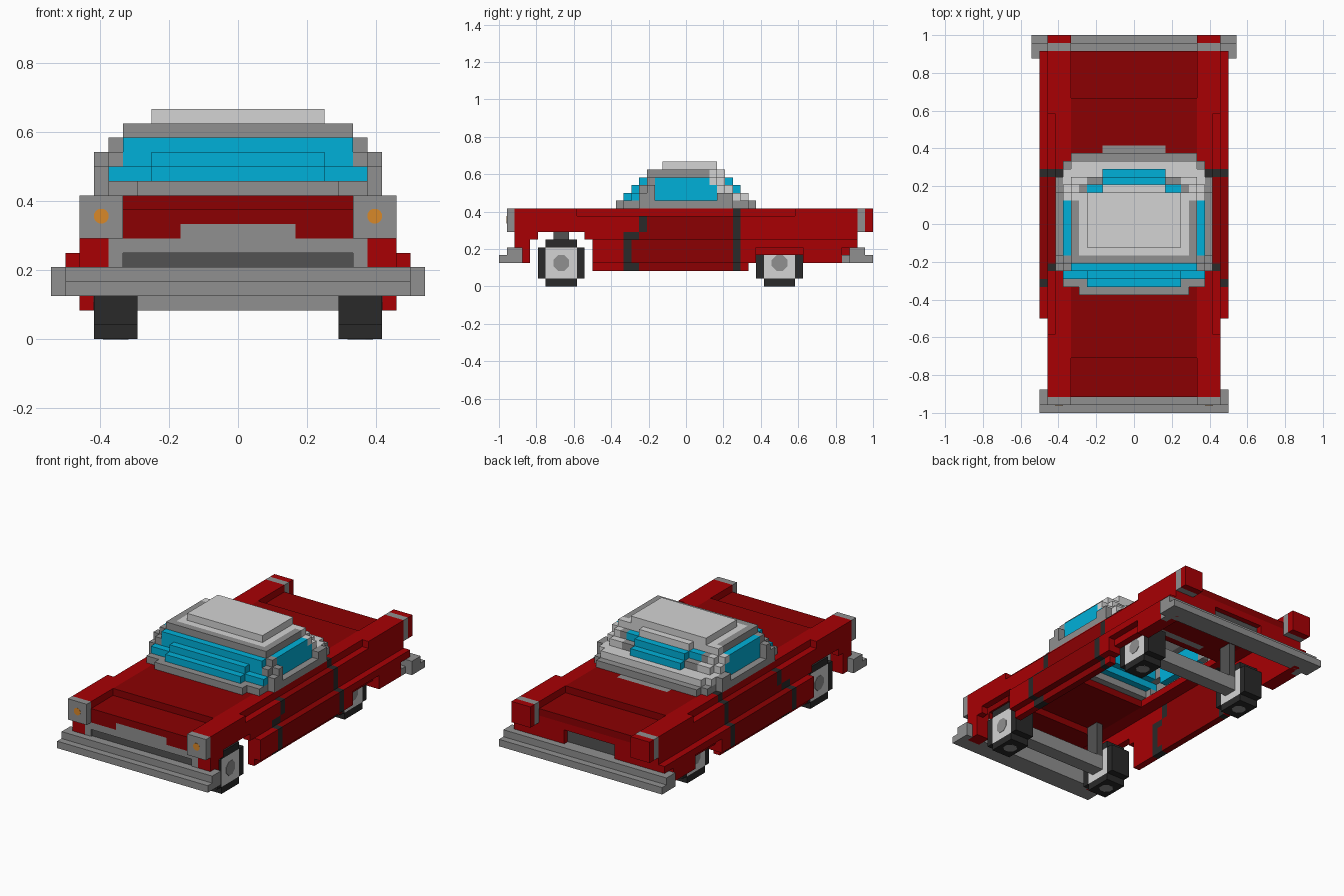
import bpy, bmesh, math
from mathutils import Matrix, Vector

if "Cube" in bpy.data.objects:
    bpy.data.objects.remove(bpy.data.objects["Cube"], do_unlink=True)

V = 1 / 24  # one block


def lin(c):
    c /= 255
    return c / 12.92 if c <= 0.04045 else ((c + 0.055) / 1.055) ** 2.4


def material(name, r, g, b):
    m = bpy.data.materials.new(name)
    m.use_nodes = True
    col = (lin(r), lin(g), lin(b), 1)
    m.diffuse_color = col
    m.node_tree.nodes["Principled BSDF"].inputs["Base Color"].default_value = col
    return m


RED = material("bright red", 168, 0, 4)
DEEP = material("deep red", 139, 0, 2)
GREY = material("mid grey", 144, 144, 144)
LIGHT = material("light grey", 212, 212, 212)
BLACK = material("black rubber", 41, 41, 41)
SLATE = material("slate grey", 82, 82, 82)
GLASS = material("blue glass", 0, 176, 217)
AMBER = material("amber", 217, 136, 40)


def finish(name, bm, mat):
    me = bpy.data.meshes.new(name)
    bm.to_mesh(me)
    bm.free()
    me.materials.append(mat)
    ob = bpy.data.objects.new(name, me)
    bpy.context.collection.objects.link(ob)


def part(name, mat, boxes, mirror=False):
    """Boxes are (x0, x1, y0, y1, z0, z1) in blocks; mirror repeats them at -x."""
    bm = bmesh.new()
    for x0, x1, y0, y1, z0, z1 in boxes:
        spans = [(x0, x1), (-x1, -x0)] if mirror else [(x0, x1)]
        for a, b in spans:
            centre = Vector((a + b, y0 + y1, z0 + z1)) * V / 2
            size = Vector((b - a, y1 - y0, z1 - z0)) * V
            bmesh.ops.create_cube(bm, size=1, matrix=Matrix.Translation(centre) @ Matrix.Diagonal(size).to_4x4())
    finish(name, bm, mat)


def disc(name, mat, centre, radius, turn, sides=12, depth=0.004):
    """Flat disc facing z, or turned by the given rotation."""
    bm = bmesh.new()
    spin = Matrix.Rotation(math.pi / sides, 4, 'Z')
    bmesh.ops.create_cone(bm, cap_ends=True, segments=sides, radius1=radius, radius2=radius,
                          depth=depth, matrix=Matrix.Translation(Vector(centre) * V) @ turn @ spin)
    finish(name, bm, mat)


FACE_Y = Matrix.Rotation(math.pi / 2, 4, 'X')
FACE_X = Matrix.Rotation(math.pi / 2, 4, 'Y')
FACE_Z = Matrix.Identity(4)

# Fenders: shoulders, side walls, arches and the lower side ledge
part("fenders", RED, [
    (8, 10, -22, 6, 9, 10), (8, 9, 6, 7, 9, 10), (8, 10, 7, 22, 9, 10),
    (10, 11, -22, -14, 9, 10), (10, 11, 14, 22, 9, 10),
    (10, 11, -22, -6, 7, 9), (10, 11, 7, 22, 7, 9),
    (9, 11, -22, -20, 3, 7), (10, 11, -20, -19, 6, 7), (10, 11, -13, -12, 6, 7),
    (10, 11, -12, -8, 2, 7), (11, 12, -12, -8, 3, 6),
    (10, 11, 7, 8, 2, 7), (10, 11, 8, 9, 3, 7), (10, 11, 9, 15, 4, 7), (10, 11, 15, 22, 3, 7),
    (11, 12, 7, 9, 3, 6), (11, 12, 9, 15, 5, 6), (11, 12, 15, 20, 3, 6), (11, 12, 20, 22, 5, 6),
], mirror=True)

# Doors and their dark seams
part("doors", DEEP, [
    (10, 11, -5, 6, 7, 9), (10, 11, -6, 6, 2, 7), (10, 11, -7, -6, 3, 6), (11, 12, -7, 6, 3, 6),
], mirror=True)
part("door_seams", BLACK, [
    (10, 11, -6, -5, 7, 9), (10, 11, -7, -6, 6, 7), (10, 11, -8, -7, 2, 7), (11, 12, -8, -7, 3, 6),
    (10, 11, -7, -6, 2, 3),
    (9, 10, 6, 7, 9, 10), (10, 11, 6, 7, 2, 9), (11, 12, 6, 7, 3, 6),
], mirror=True)

# Hood and trunk, flush with the shoulders and stepping down at their ends
part("hood", DEEP, [(-8, 8, -17, -8, 9, 10), (-8, 8, -22, -17, 8, 9),
                    (4, 8, -22, -21, 7, 8), (-8, -4, -22, -21, 7, 8)])
part("trunk", DEEP, [(-8, 8, 8, 9, 9, 10), (4, 8, 9, 10, 9, 10), (-8, -4, 9, 10, 9, 10),
                     (-8, 8, 10, 16, 9, 10), (-8, 8, 16, 22, 8, 9)])
part("rear_panel", RED, [(4, 10, 21, 22, 5, 7), (-10, -4, 21, 22, 5, 7), (-10, 10, 21, 22, 7, 8)])
part("rear_plate", SLATE, [(-4, 4, 20.5, 21.2, 5, 7)])

# Grille and bumpers
part("grille", GREY, [(-9, 9, -22, -21, 6, 7), (-4, 4, -22, -21, 7, 8),
                      (8, 9, -22, -21, 5, 6), (-9, -8, -22, -21, 5, 6)])
part("grille_slot", SLATE, [(-8, 8, -21.8, -21, 5, 6)])
part("front_bumper", GREY, [(-12, 12, -24, -21, 3, 4), (-12, 12, -23, -21, 4, 5)])
part("rear_bumper", GREY, [(-13, 13, 21, 24, 3, 4), (-13, 13, 21, 23, 4, 5),
                           (11, 12, 20, 21, 3, 4), (-12, -11, 20, 21, 3, 4)])

# Lamps
part("headlight_frames", GREY, [(8, 11, -23, -22, 7, 10)], mirror=True)
part("taillight_frames", GREY, [(8, 11, 22, 23, 7, 10)], mirror=True)
part("taillights", RED, [(8, 11, 23, 24, 7, 10)], mirror=True)
for side, s in (("left", 1), ("right", -1)):
    disc(side + "_headlight", AMBER, (s * 9.5, -23, 8.55), 0.022, FACE_Y)

# Cabin base ring
part("cabin_base", GREY, [
    (-7, 7, -9, -8, 10, 11), (-9, 9, -8, -7, 10, 11),
    (8, 9, -7, -6, 10, 11), (-9, -8, -7, -6, 10, 11),
    (9, 10, -6, 6, 10, 11), (-10, -9, -6, 6, 10, 11),
    (-8, 8, 7, 9, 10, 11), (-4, 4, 9, 10, 9, 10),
    (8, 9, 6, 8, 10, 11), (-9, -8, 6, 8, 10, 11),
])

# Stepped windscreen, side windows and rear window
part("windscreen", GLASS, [
    (-6, 6, -8, -7, 11, 12), (-9, 9, -7, -6, 11, 12),
    (-6, 6, -7, -6, 12, 13), (-8, 8, -6, -5, 12, 14),
])
part("side_windows", GLASS, [(8, 9, -4, 4, 11, 13), (8, 9, -4, 3, 13, 14)], mirror=True)
part("rear_window", GLASS, [(-4, 4, 6, 7, 12, 13), (-4, 4, 5, 6, 13, 14),
                            (4, 6, 4, 5, 13, 14), (-6, -4, 4, 5, 13, 14)])

# Pillars
part("front_pillars", GREY, [
    (9, 10, -6, -4, 11, 12), (9, 10, -5, -4, 12, 13), (8, 9, -6, -4, 12, 13),
    (8, 9, -5, -4, 13, 14),
], mirror=True)
part("rear_pillars", GREY, [(9, 10, 4, 6, 11, 12), (8, 9, 4, 5, 11, 12),
                            (4, 6, 5, 6, 12, 13), (6, 7, 4, 5, 13, 14)], mirror=True)
part("rear_pillar_steps", LIGHT, [
    (8, 9, 5, 7, 11, 12), (4, 8, 6, 7, 11, 12), (6, 8, 5, 6, 12, 13), (8, 9, 4, 5, 12, 13),
    (7, 8, 4, 5, 13, 14), (8, 9, 3, 4, 13, 14),
], mirror=True)
part("rear_window_sill", LIGHT, [(-8, 8, 7, 8, 11, 12)])

# Roof: grey rim, light field and raised panel
part("roof_rim", GREY, [(-8, 8, -5, -4, 14, 15), (7, 8, -4, 3, 14, 15), (-8, -7, -4, 3, 14, 15)])
part("roof_field", LIGHT, [(-7, 7, -4, 3, 14, 15), (-8, 8, 3, 4, 14, 15), (-4, 4, 4, 5, 14, 15)])
part("roof_panel", LIGHT, [(-6, 6, -3, 4, 15, 16)])

# Wheels, axles and struts
for end, y in (("front", -16), ("rear", 12)):
    part(end + "_axle", GREY, [(-7, 7, y - 1, y + 1, 2, 4)])
    part(end + "_struts", SLATE, [(6, 7, y - 1, y + 1, 4, 9)], mirror=True)
    part(end + "_tyres", BLACK, [(7, 10, y - 3, y - 2, 1, 5), (7, 10, y + 2, y + 3, 1, 5),
                                 (7, 10, y - 2, y + 2, 0, 1), (7, 10, y - 2, y + 2, 5, 6)], mirror=True)
    part(end + "_hubs", LIGHT, [(7, 10, y - 2, y + 2, 1, 5)], mirror=True)
    for side, s in (("left", 1), ("right", -1)):
        disc(f"{end}_{side}_hub_cap", GREY, (s * 10, y, 3), 0.045, FACE_X, sides=8)
        disc(f"{end}_{side}_tread_spot", GREY, (s * 8.5, y, 0.04), 0.04, FACE_Z, sides=8)
